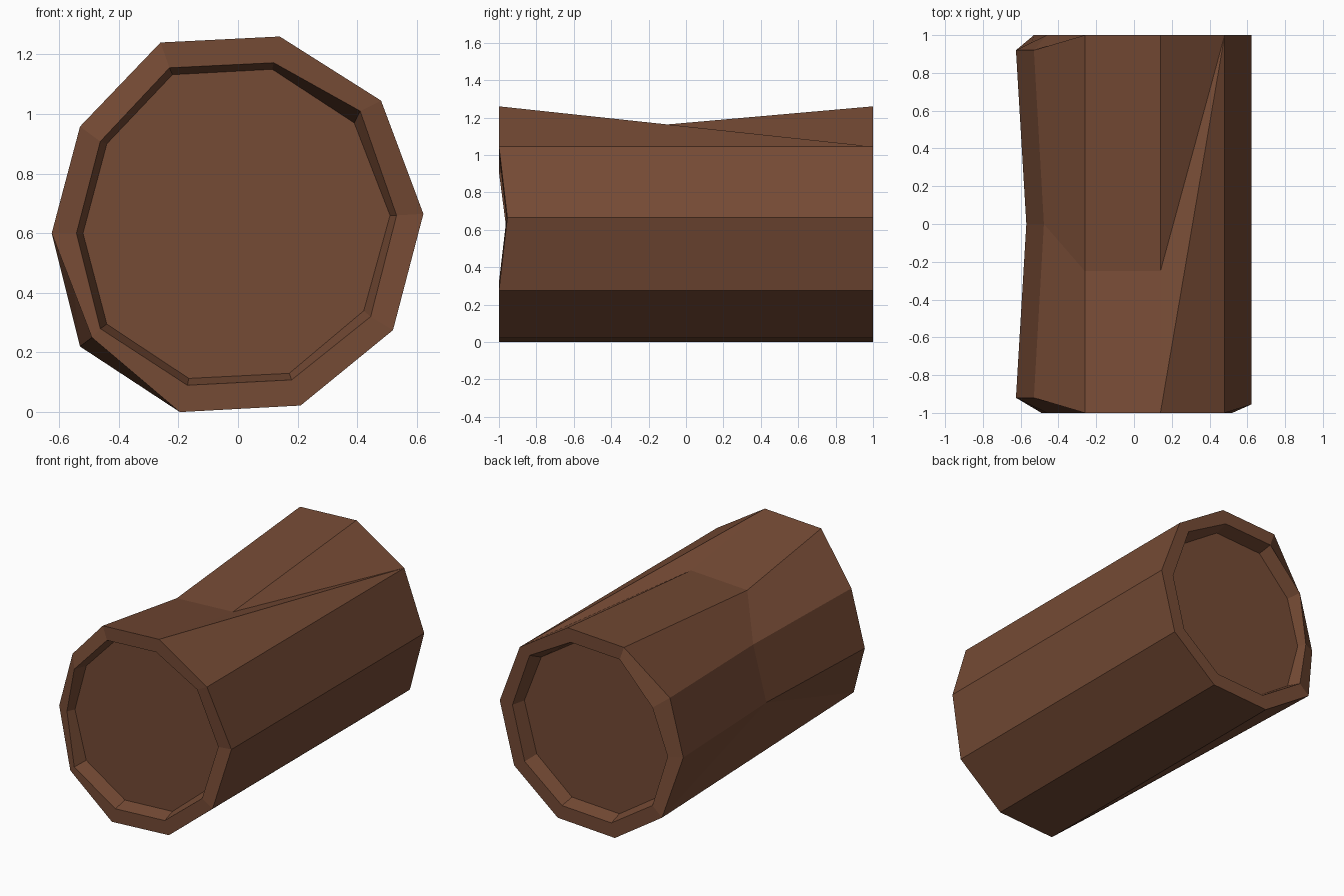
import bpy, bmesh

if "Cube" in bpy.data.objects:
    bpy.data.objects.remove(bpy.data.objects["Cube"])

# Outer ring, rim inner ring and recessed end-cap outline (x, z), clockwise from top left
outer = [(-.26, 1.24), (.14, 1.26), (.48, 1.045), (.622, .665), (.52, .275),
         (.21, .022), (-.195, 0), (-.53, .22), (-.625, .6), (-.53, .958)]
rim = [(-.23, 1.155), (.12, 1.172), (.41, 1.01), (.532, .66), (.445, .32),
       (.18, .108), (-.17, .09), (-.462, .28), (-.542, .6), (-.462, .908)]
cap = [(-.22, 1.132), (.115, 1.15), (.39, .97), (.51, .66), (.422, .34),
       (.172, .13), (-.165, .113), (-.44, .295), (-.52, .6), (-.44, .9)]

bm = bmesh.new()


def ring(points, side, depth, notches=None, moved=None):
    """One closed loop of vertices at an end (side -1 front, +1 back)."""
    verts = []
    for i, (x, z) in enumerate(points):
        x, z = (moved or {}).get(i, (x, z))
        y = (notches or {}).get(i, depth)
        verts.append(bm.verts.new((x, side * y, z)))
    return verts


def end(side, outer_notch, rim_notch, moved=None):
    """Chipped rim and recessed cap of one log end."""
    o = ring(outer, side, 1, outer_notch, moved)
    r = ring(rim, side, 1, rim_notch)
    c = ring(cap, side, .91)
    for i in range(10):
        j = (i + 1) % 10
        bm.faces.new((o[i], o[j], r[j], r[i]))
        bm.faces.new((r[i], r[j], c[j], c[i]))
    bm.faces.new(c)
    return o


f = end(-1, {3: .955, 8: .92, 9: .92}, {3: .96, 8: .96}, {7: (-.49, .25)})
b = end(1, {8: .92, 9: .92}, {8: .96})

# Dented middle vertices on the upper left of the bark
m = {0: (-.26, -.25, 1.13), 1: (.14, -.25, 1.15),
     8: (-.57, 0, .588), 9: (-.477, 0, .935)}
m = {k: bm.verts.new(v) for k, v in m.items()}

# Straight bark strips
for i in range(2, 7):
    bm.faces.new((f[i], f[i + 1], b[i + 1], b[i]))
# Dented bark strips
for i, j in ((8, 9), (9, 0), (0, 1)):
    bm.faces.new((f[i], f[j], m[j], m[i]))
    bm.faces.new((m[i], m[j], b[j], b[i]))
# Transition strips either side of the dent
for tri in ((f[1], f[2], b[2]), (f[1], b[2], m[1]), (m[1], b[2], b[1]),
            (f[7], f[8], m[8]), (f[7], m[8], b[7]), (b[7], m[8], b[8])):
    bm.faces.new(tri)

bmesh.ops.recalc_face_normals(bm, faces=bm.faces[:])
mesh = bpy.data.meshes.new("log")
bm.to_mesh(mesh)
bm.free()

brown = bpy.data.materials.new("brown wood")
brown.diffuse_color = (.178, .069, .035, 1)
brown.use_nodes = True
brown.node_tree.nodes["Principled BSDF"].inputs["Base Color"].default_value = brown.diffuse_color
mesh.materials.append(brown)
log = bpy.data.objects.new("log", mesh)
bpy.context.collection.objects.link(log)
